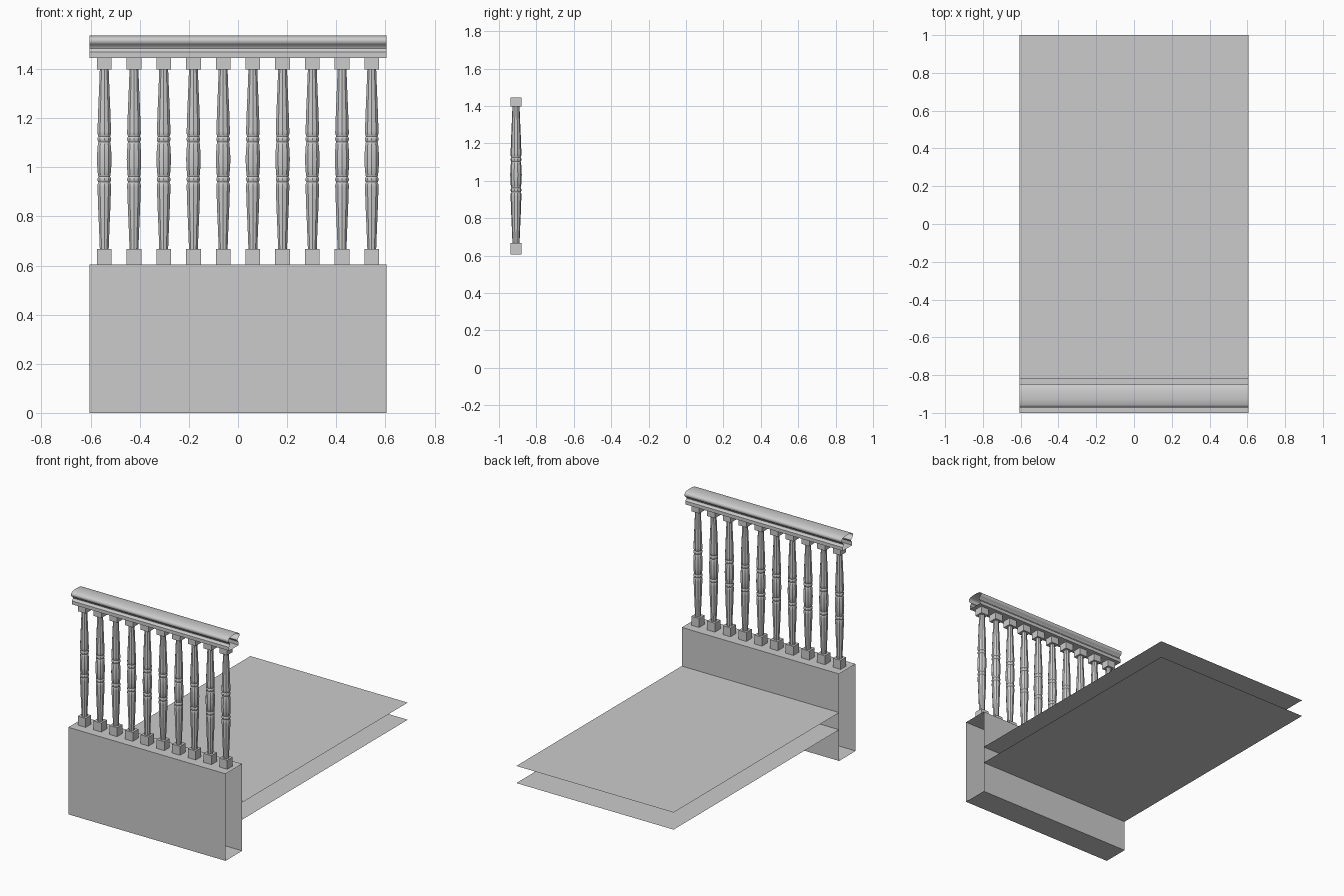
import bpy, bmesh, math

if "Cube" in bpy.data.objects:
    bpy.data.objects.remove(bpy.data.objects["Cube"])

HALF = 0.605      # half width in x
YC = -0.909       # centre line of the parapet


def finish(name, bm, smooth=None):
    bmesh.ops.recalc_face_normals(bm, faces=bm.faces)
    me = bpy.data.meshes.new(name)
    bm.to_mesh(me)
    bm.free()
    ob = bpy.data.objects.new(name, me)
    bpy.context.collection.objects.link(ob)
    if smooth:
        bpy.ops.object.select_all(action='DESELECT')
        ob.select_set(True)
        bpy.context.view_layer.objects.active = ob
        bpy.ops.object.shade_smooth_by_angle(angle=math.radians(smooth))
    return ob


def extrude_x(name, profile, smooth=None):
    """Open-ended tube with a closed (y, z) profile running along x."""
    bm = bmesh.new()
    a, b = [[bm.verts.new((x, y, z)) for y, z in profile] for x in (-HALF, HALF)]
    n = len(profile)
    for i in range(n):
        j = (i + 1) % n
        bm.faces.new((a[i], a[j], b[j], b[i]))
    return finish(name, bm, smooth)


def block(bm, x, z0, z1, w=0.03):
    r = bmesh.ops.create_cube(bm, size=1)
    for v in r['verts']:
        v.co = (x + v.co.x * 2 * w, YC + v.co.y * 2 * w, (z0 + z1) / 2 + v.co.z * (z1 - z0))


def lathe(bm, x, profile, sides=10):
    rings = []
    for r, z in profile:
        rings.append([bm.verts.new((x + r * math.cos(2 * math.pi * (k + .5) / sides),
                                    YC + r * math.sin(2 * math.pi * (k + .5) / sides), z))
                      for k in range(sides)])
    for lo, hi in zip(rings, rings[1:]):
        for k in range(sides):
            m = (k + 1) % sides
            bm.faces.new((lo[k], lo[m], hi[m], hi[k]))


# Parapet wall, hollow with open ends
extrude_x("parapet_wall", [(-1, 0), (-0.818, 0), (-0.818, 0.605), (-1, 0.605)])

# Floor: separate top and underside sheets
for name, z in (("floor_top", 0.336), ("floor_underside", 0.217)):
    bm = bmesh.new()
    bm.faces.new([bm.verts.new(p) for p in ((-HALF, -0.818, z), (HALF, -0.818, z),
                                            (HALF, 1, z), (-HALF, 1, z))])
    finish(name, bm)

# Balusters: turned shaft mirrored about its middle, with square blocks
MID = 1.0325
half = [(0.031, 0.0), (0.030, 0.03), (0.027, 0.066), (0.025, 0.070), (0.029, 0.078),
        (0.029, 0.086), (0.025, 0.093), (0.029, 0.104), (0.029, 0.115), (0.026, 0.20),
        (0.022, 0.29), (0.019, 0.366)]
shaft = [(r, MID - d) for r, d in reversed(half)] + [(r, MID + d) for r, d in half[1:]]
for i in range(10):
    x = -0.5445 + 0.121 * i
    bm = bmesh.new()
    lathe(bm, x, shaft)
    block(bm, x, 0.605, 0.667)
    block(bm, x, 1.397, 1.445)
    finish(f"baluster_{i + 1}", bm, 30)

# Moulded handrail: half profile mirrored, ends open
side = [(0.052, 1.445), (0.052, 1.469), (0.044, 1.475), (0.040, 1.484), (0.044, 1.494),
        (0.054, 1.500), (0.061, 1.508), (0.062, 1.518), (0.058, 1.526), (0.048, 1.532),
        (0.020, 1.537)]
rail = [(YC + y, z) for y, z in side] + [(YC - y, z) for y, z in reversed(side)]
extrude_x("handrail", rail, 40)
